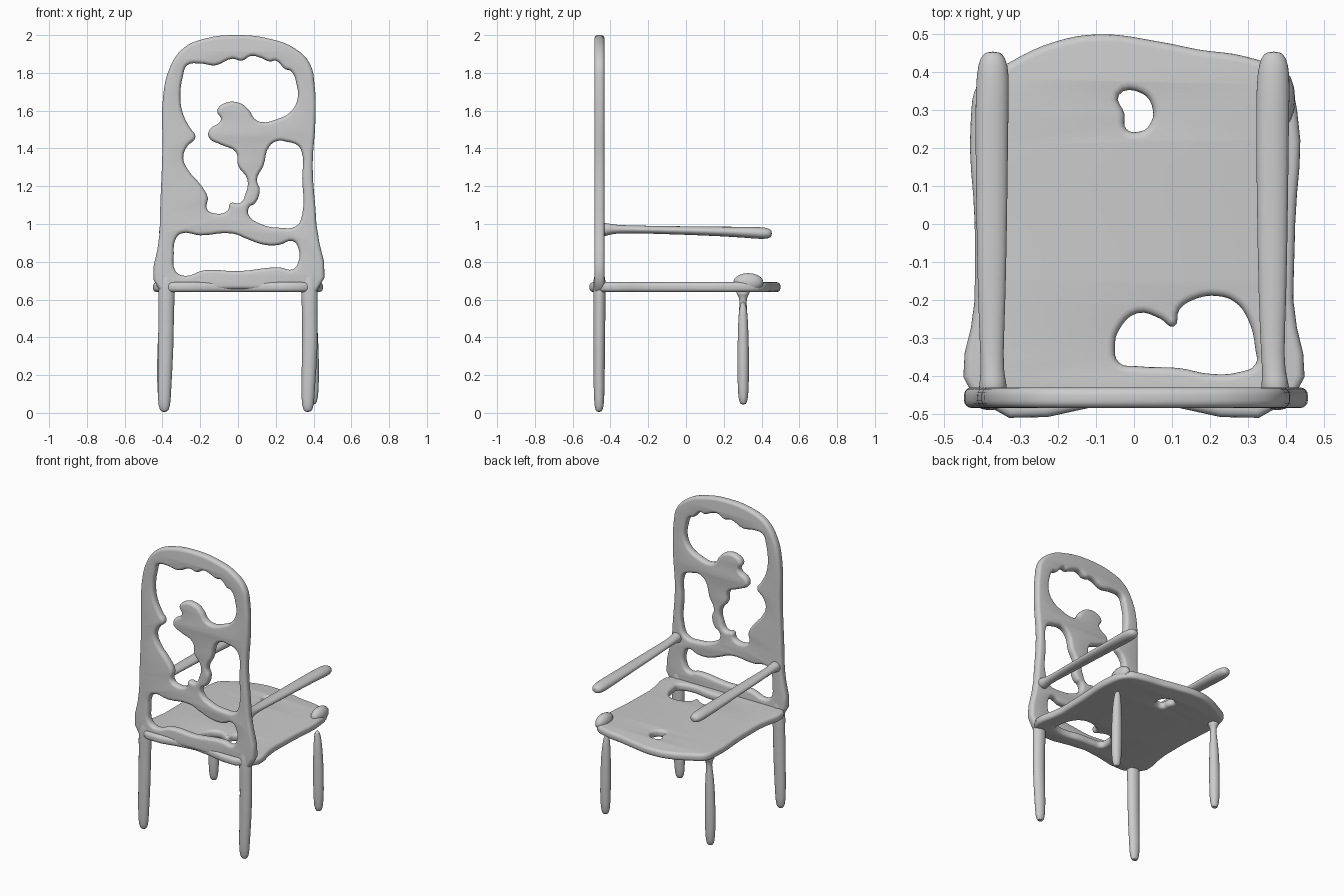
import bpy, bmesh, math
from mathutils import Vector


def link(name, mesh):
    ob = bpy.data.objects.new(name, mesh)
    bpy.context.collection.objects.link(ob)
    for p in mesh.polygons:
        p.use_smooth = True
    mesh.set_sharp_from_angle(angle=math.radians(50))
    return ob


def panel(name, loops, half, bevel, loc, rot=(0, 0, 0)):
    """Filled 2D curve (first loop outer, others holes) with rounded edges, turned into a mesh."""
    cu = bpy.data.curves.new(name, 'CURVE')
    cu.dimensions, cu.fill_mode = '2D', 'BOTH'
    cu.extrude, cu.bevel_depth, cu.bevel_resolution = half - bevel, bevel, 3
    cu.offset, cu.resolution_u = -bevel, 4
    for pts in loops:
        sp = cu.splines.new('BEZIER')
        sp.bezier_points.add(len(pts) - 1)
        sp.use_cyclic_u = True
        for bp, (x, y) in zip(sp.bezier_points, pts):
            bp.co = (x, y, 0)
            bp.handle_left_type = bp.handle_right_type = 'AUTO'
    tmp = bpy.data.objects.new(name + "_curve", cu)
    bpy.context.collection.objects.link(tmp)
    dg = bpy.context.evaluated_depsgraph_get()
    mesh = bpy.data.meshes.new_from_object(tmp.evaluated_get(dg))
    bpy.data.objects.remove(tmp)
    bm = bmesh.new()
    bm.from_mesh(mesh)
    bmesh.ops.remove_doubles(bm, verts=bm.verts, dist=0.0002)
    bmesh.ops.recalc_face_normals(bm, faces=bm.faces)
    bm.to_mesh(mesh)
    bm.free()
    ob = link(name, mesh)
    ob.location, ob.rotation_euler = loc, rot
    return ob


def bar(name, stations, along, n=14):
    """Organic rod: stations are (centre, half width in x, half depth), rings across axis 'z' or 'y'."""
    bm = bmesh.new()
    rings = []
    for c, rx, rd in stations:
        ring = []
        for i in range(n):
            a = 2 * math.pi * i / n
            u, v = rx * math.cos(a), rd * math.sin(a)
            d = Vector((u, v, 0)) if along == 'z' else Vector((u, 0, v))
            ring.append(bm.verts.new(Vector(c) + d))
        rings.append(ring)
    for a, b in zip(rings, rings[1:]):
        for i in range(n):
            j = (i + 1) % n
            bm.faces.new((a[i], a[j], b[j], b[i]))
    bm.faces.new(rings[0])
    bm.faces.new(rings[-1])
    bmesh.ops.recalc_face_normals(bm, faces=bm.faces)
    mesh = bpy.data.meshes.new(name)
    bm.to_mesh(mesh)
    bm.free()
    ob = link(name, mesh)
    ob.modifiers.new("smooth", 'SUBSURF').levels = 1
    return ob


# Backrest: arched frame with pierced splat
frame = [(-.41, .64), (-.415, .95), (-.40, 1.39), (-.395, 1.69), (-.36, 1.83), (-.29, 1.93),
         (-.18, 1.98), (0, 2), (.17, 1.98), (.30, 1.93), (.38, 1.85), (.405, 1.74), (.41, 1.55),
         (.395, 1.31), (.415, 1.0), (.415, .64), (.30, .645), (0, .655), (-.30, .645)]
slot = [(-.33, .92), (-.30, .95), (-.20, .94), (-.03, .95), (.05, .92), (.14, .89), (.22, .89),
        (.29, .91), (.32, .87), (.32, .80), (.29, .76), (.22, .77), (0, .75), (-.18, .755),
        (-.28, .725), (-.33, .75), (-.34, .84)]
upper_opening = [
    (-.29, 1.79), (-.27, 1.84), (-.20, 1.85), (-.12, 1.84), (-.03, 1.875), (.02, 1.865), (.07, 1.89),
    (.12, 1.88), (.17, 1.86), (.20, 1.865), (.25, 1.82), (.28, 1.81), (.31, 1.74), (.315, 1.66),
    (.28, 1.595), (.22, 1.56), (.12, 1.54), (.085, 1.56), (.06, 1.60), (.01, 1.64), (-.07, 1.64),
    (-.11, 1.60), (-.09, 1.55), (-.15, 1.50), (-.155, 1.46), (-.09, 1.42), (-.01, 1.38), (0, 1.31),
    (.05, 1.235), (.04, 1.16), (.01, 1.11), (-.04, 1.11), (-.055, 1.07), (-.12, 1.055), (-.165, 1.08),
    (-.16, 1.14), (-.20, 1.21), (-.26, 1.28), (-.29, 1.35), (-.27, 1.41), (-.225, 1.46),
    (-.255, 1.51), (-.29, 1.58), (-.305, 1.66)]
side_opening = [(.21, 1.44), (.165, 1.41), (.135, 1.31), (.10, 1.235), (.115, 1.18), (.09, 1.11),
                (.06, 1.09), (.055, 1.05), (.12, 1.0), (.22, .98), (.31, .99), (.34, 1.05),
                (.34, 1.24), (.335, 1.39), (.31, 1.42), (.26, 1.435)]
panel("backrest", [frame, slot, upper_opening, side_opening], .027, .02,
      (0, -.458, 0), (math.pi / 2, 0, 0))

# Seat: bowed slab with two worn holes
seat = [(-.42, -.46), (-.42, -.2), (-.42, 0), (-.43, .28), (-.41, .37), (-.33, .425), (-.21, .48),
        (-.09, .5), (.07, .48), (.17, .46), (.30, .44), (.39, .40), (.43, .30), (.425, 0),
        (.42, -.2), (.42, -.46), (0, -.47)]
big_hole = [(-.05, -.32), (-.04, -.28), (.01, -.235), (.07, -.25), (.105, -.27), (.12, -.225),
            (.17, -.195), (.22, -.19), (.265, -.205), (.30, -.25), (.32, -.33), (.32, -.37),
            (.28, -.39), (.2, -.395), (.12, -.38), (.01, -.375), (-.04, -.365)]
small_hole = [(-.04, .34), (.02, .345), (.05, .30), (.04, .26), (.02, .245), (-.02, .25), (-.025, .29)]
panel("seat", [seat, big_hole, small_hole], .026, .02, (0, 0, .666))

# Raised lump on one front corner of the seat
bm = bmesh.new()
bmesh.ops.create_uvsphere(bm, u_segments=16, v_segments=10, radius=1)
bmesh.ops.scale(bm, vec=(.04, .08, .05), verts=bm.verts)
bmesh.ops.translate(bm, vec=(.385, .33, .69), verts=bm.verts)
lump = bpy.data.meshes.new("seat_corner_lump")
bm.to_mesh(lump)
bm.free()
link("seat_corner_lump", lump)

for side, s in (("left", -1), ("right", 1)):
    # Back leg
    foot = -.39 if s < 0 else .37
    bar(f"back_leg_{side}", [((foot, -.46, .003), .016, .014), ((foot, -.46, .03), .033, .026),
                             ((foot, -.46, .12), .037, .03), ((s * .382, -.46, .35), .043, .032),
                             ((s * .38, -.458, .55), .041, .032), ((s * .378, -.458, .66), .048, .035),
                             ((s * .375, -.458, .76), .036, .03)], 'z')
    # Front leg: the left one flares into the seat, the right one stops just short
    top = [((s * .385, .302, .595), .016, .016)]
    if s < 0:
        top += [((s * .385, .302, .62), .026, .026), ((s * .385, .302, .65), .045, .05)]
    bar(f"front_leg_{side}", [((s * .395, .303, .042), .016, .014), ((s * .395, .303, .07), .03, .027),
                              ((s * .395, .303, .18), .036, .032), ((s * .393, .303, .35), .035, .031),
                              ((s * .39, .302, .5), .029, .027)] + top, 'z')
    # Armrest
    x = -.375 if s < 0 else .365
    bar(f"armrest_{side}", [((s * .372, -.45, .97), .045, .045), ((s * .372, -.41, .972), .033, .03),
                            ((x, -.36, .973), .03, .021), ((x, -.2, .97), .038, .021),
                            ((x, .1, .963), .043, .024), ((x, .3, .957), .045, .029),
                            ((x + .003, .40, .952), .045, .034), ((x + .003, .44, .95), .034, .027),
                            ((x + .003, .455, .95), .018, .015)], 'y')
